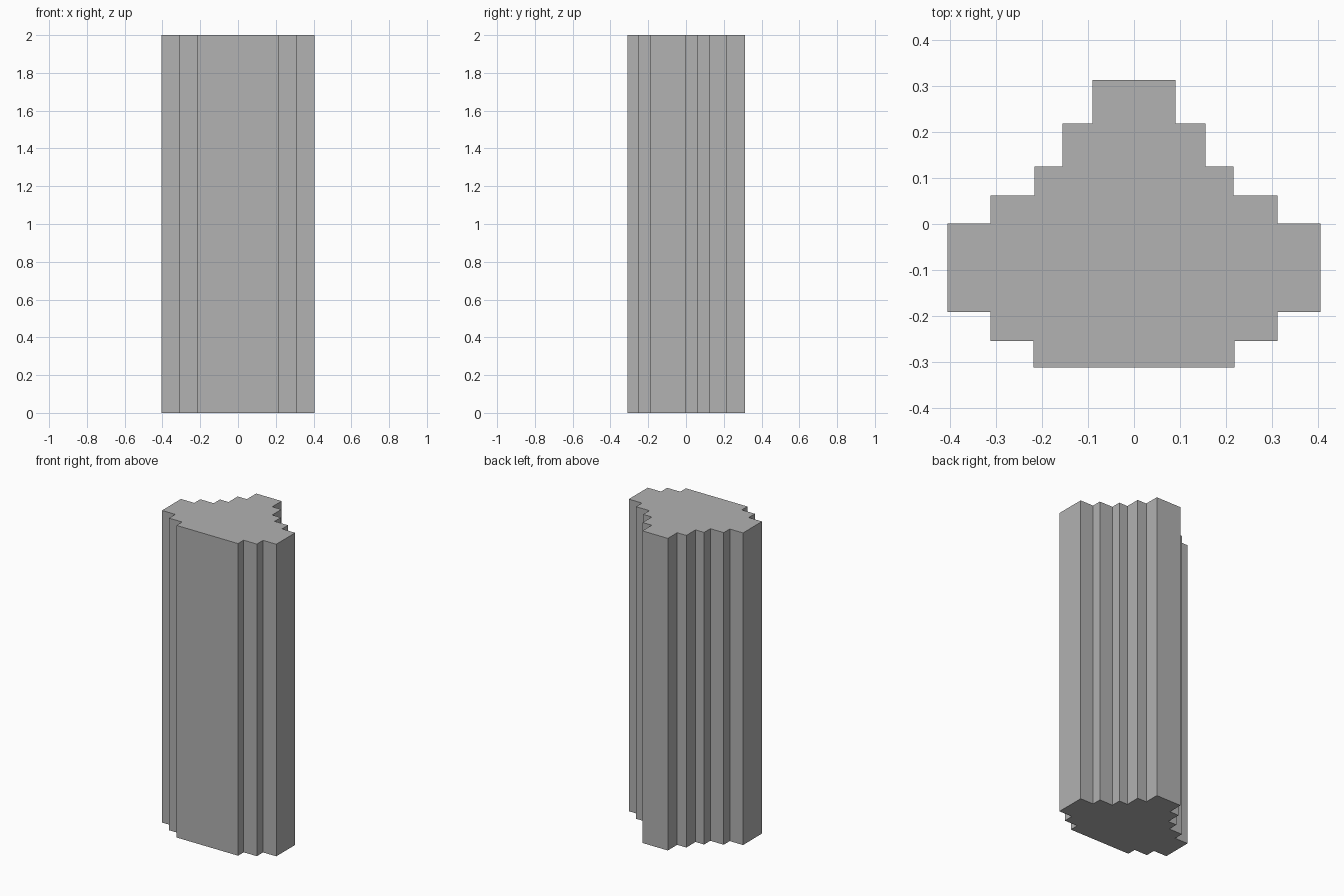
import bpy
import bmesh

cube = bpy.data.objects.get("Cube")
if cube:
    bpy.data.objects.remove(cube, do_unlink=True)

HEIGHT = 2.0

# Stepped outline of the left half, from front to back
half = [
    (0.218, -0.311), (0.218, -0.254), (0.311, -0.254), (0.311, -0.191),
    (0.405, -0.191), (0.405, 0.001), (0.311, 0.001), (0.311, 0.062),
    (0.216, 0.062), (0.216, 0.125), (0.155, 0.125), (0.155, 0.218),
    (0.09, 0.218), (0.09, 0.313),
]
outline = half + [(-x, y) for x, y in reversed(half)]

# Plain grey
grey = bpy.data.materials.new("grey")
grey.use_nodes = True
colour = (0.445, 0.445, 0.445, 1.0)
grey.diffuse_color = colour
grey.node_tree.nodes["Principled BSDF"].inputs["Base Color"].default_value = colour

# Column: outline extruded straight up
bm = bmesh.new()
base = bm.faces.new([bm.verts.new((x, y, 0)) for x, y in outline])
extruded = bmesh.ops.extrude_face_region(bm, geom=[base], use_keep_orig=True)
top = [v for v in extruded["geom"] if isinstance(v, bmesh.types.BMVert)]
bmesh.ops.translate(bm, verts=top, vec=(0, 0, HEIGHT))
bmesh.ops.recalc_face_normals(bm, faces=bm.faces)

mesh = bpy.data.meshes.new("stepped_column")
bm.to_mesh(mesh)
bm.free()
mesh.materials.append(grey)
column = bpy.data.objects.new("stepped_column", mesh)
bpy.context.collection.objects.link(column)
